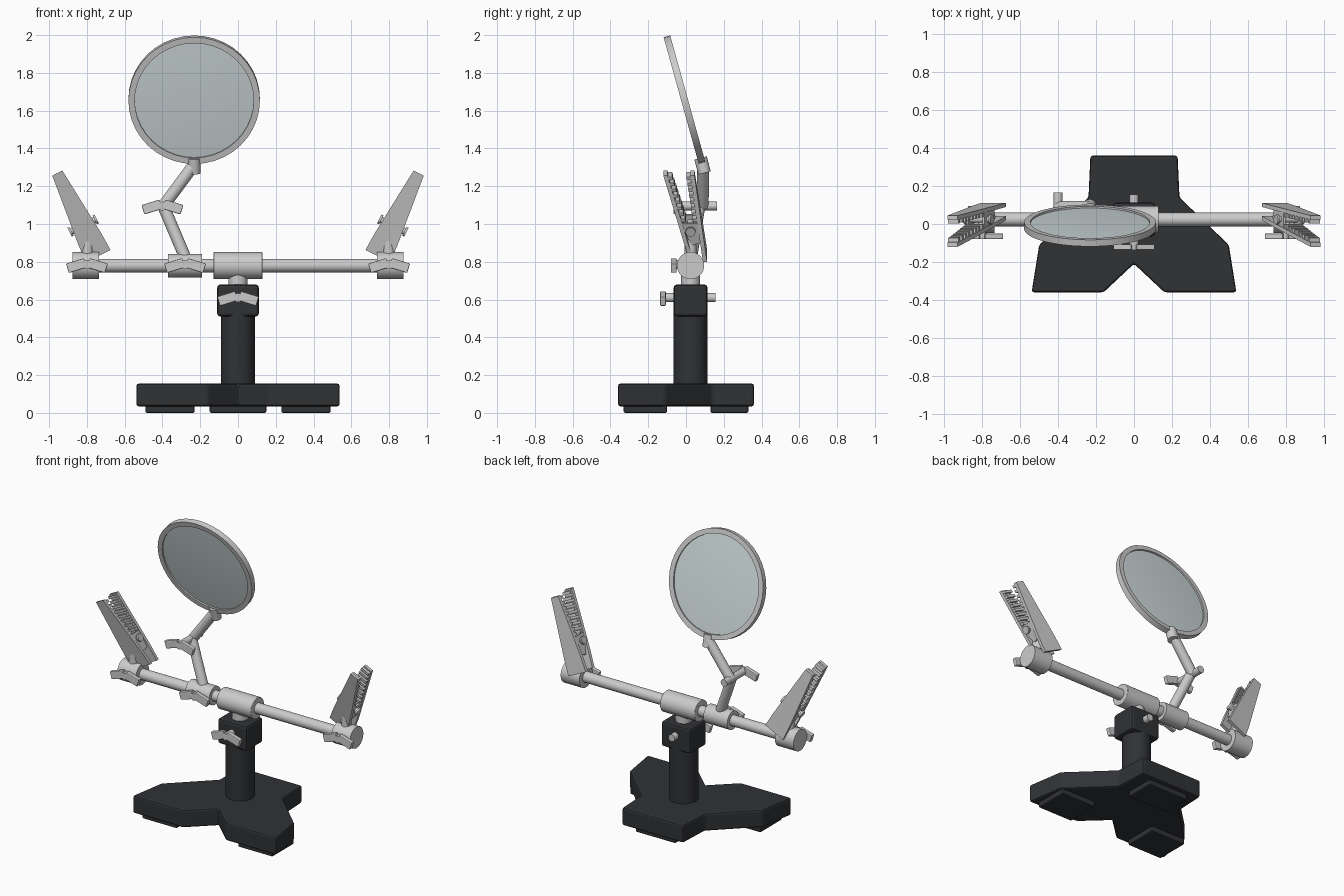
import bpy, bmesh, math
from mathutils import Vector, Matrix

if "Cube" in bpy.data.objects:
    bpy.data.objects.remove(bpy.data.objects["Cube"])

YC = 0.024                       # depth of the post and cross rod
ROD_Z = 0.78

def material(name, color):
    m = bpy.data.materials.new(name)
    m.diffuse_color = color
    m.use_nodes = True
    m.node_tree.nodes["Principled BSDF"].inputs["Base Color"].default_value = m.diffuse_color
    return m

BLACK = material("black_plastic", (0.03, 0.032, 0.036, 1))
GLASS = material("lens_glass", (0.62, 0.70, 0.71, 1))

def finish(bm, name, mat=None, bevel=0, smooth=False, matrix=None):
    bmesh.ops.recalc_face_normals(bm, faces=bm.faces)
    me = bpy.data.meshes.new(name)
    bm.to_mesh(me)
    bm.free()
    ob = bpy.data.objects.new(name, me)
    bpy.context.collection.objects.link(ob)
    if matrix:
        ob.matrix_world = matrix
    if mat:
        me.materials.append(mat)
    if bevel:
        b = ob.modifiers.new("bevel", 'BEVEL')
        b.width, b.segments = bevel, 2
    if smooth:
        bpy.ops.object.select_all(action='DESELECT')
        ob.select_set(True)
        bpy.context.view_layer.objects.active = ob
        bpy.ops.object.shade_smooth_by_angle(angle=math.radians(35))
    return ob

def box(name, center, size, mat=None, bevel=0, rot=None, matrix=None):
    bm = bmesh.new()
    m = Matrix.Translation(center) @ (rot or Matrix()) @ Matrix.Diagonal((*size, 1))
    bmesh.ops.create_cube(bm, size=1, matrix=m)
    return finish(bm, name, mat, bevel, matrix=matrix)

def rod(name, a, b, r, mat=None, segs=24, bevel=0):
    a, b = Vector(a), Vector(b)
    d = b - a
    bm = bmesh.new()
    m = Matrix.Translation((a + b) / 2) @ d.to_track_quat('Z', 'Y').to_matrix().to_4x4()
    bmesh.ops.create_cone(bm, cap_ends=True, segments=segs, radius1=r, radius2=r,
                          depth=d.length, matrix=m)
    return finish(bm, name, mat, bevel, smooth=True)

def plate(name, pts, place, thick, mat=None, bevel=0, matrix=None):
    """Extrude a 2D outline; place(p, q, offset) gives the 3D point."""
    bm = bmesh.new()
    lo = [bm.verts.new(place(p, q, 0)) for p, q in pts]
    hi = [bm.verts.new(place(p, q, thick)) for p, q in pts]
    bm.faces.new(lo)
    bm.faces.new(hi)
    for i in range(len(pts)):
        j = (i + 1) % len(pts)
        bm.faces.new((lo[i], lo[j], hi[j], hi[i]))
    return finish(bm, name, mat, bevel, matrix=matrix)

def lathe(name, profile, matrix, closed, mat=None, segs=40):
    """Spin an (r, z) profile about local z."""
    bm = bmesh.new()
    vs = [bm.verts.new((r, 0, z)) for r, z in profile]
    n = len(vs)
    es = [bm.edges.new((vs[i], vs[(i + 1) % n])) for i in range(n if closed else n - 1)]
    bmesh.ops.spin(bm, geom=vs + es, cent=(0, 0, 0), axis=(0, 0, 1),
                   angle=2 * math.pi, steps=segs)
    bmesh.ops.remove_doubles(bm, verts=bm.verts, dist=1e-4)
    return finish(bm, name, mat, smooth=True, matrix=matrix)

def wing_bolt(name, x, z, y_wing, y_end, tilt=0):
    rod(name + "_stem", (x, y_wing - 0.014, z), (x, y_end, z), 0.024, segs=16)
    for s in (-1, 1):
        r = Matrix.Rotation(math.radians(s * 17 + tilt), 4, 'Y')
        c = Vector((x, y_wing, z + 0.012)) + r @ Vector((s * 0.058, 0, 0))
        box(name + "_wing", c, (0.1, 0.03, 0.052), bevel=0.005, rot=r)

# base: three-legged slab with pads
half = [(0.23, 0.36), (0.24, 0.14), (0.50, -0.11), (0.54, -0.36), (0.16, -0.36)]
outline = half + [(0, -0.21)] + [(-x, y) for x, y in reversed(half)]
plate("base", outline, lambda p, q, o: (p, q, 0.035 + o), 0.12, BLACK, 0.012)
for x, y, w, d in ((-0.36, -0.215, 0.26, 0.23), (0.36, -0.215, 0.26, 0.23), (0, 0.23, 0.3, 0.2)):
    box("foot_pad", (x, y, 0.022), (w, d, 0.044), BLACK, 0.008)

# post, clamp head and swivel
rod("post", (0, YC, 0.14), (0, YC, 0.53), 0.09, BLACK, 32)
box("clamp_head", (0, YC, 0.595), (0.22, 0.178, 0.17), BLACK, 0.016)
rod("swivel_neck", (0, YC, 0.66), (0, YC, 0.76), 0.05)
wing_bolt("head_bolt", 0, 0.61, -0.122, 0.155)

# cross rod and sleeves
rod("cross_rod", (-0.84, YC, ROD_Z), (0.84, YC, ROD_Z), 0.036)
rod("center_sleeve", (-0.13, YC, ROD_Z), (0.13, YC, ROD_Z), 0.071, segs=32, bevel=0.003)
rod("arm_sleeve", (-0.37, YC, ROD_Z), (-0.19, YC, ROD_Z), 0.062, segs=32)
wing_bolt("arm_sleeve_bolt", -0.28, 0.785, -0.065, 0.0)

# magnifier arm
elbow = Vector((-0.395, 0.07, 1.095))
rod("lower_arm", (-0.27, YC, 0.80), elbow, 0.032)
rod("upper_arm", elbow + Vector((0, 0.018, 0)), (-0.232, 0.09, 1.315), 0.032)
wing_bolt("elbow_bolt", -0.40, 1.095, -0.05, 0.165)
rod("lens_socket", (-0.232, 0.098, 1.27), (-0.232, 0.077, 1.35), 0.034)

# magnifier ring and glass, leaning forward
frame = Matrix.Translation((-0.232, -0.008, 1.658)) @ Matrix.Rotation(math.radians(90 + 15.5), 4, 'X')
lathe("lens_ring", [(0.315, -0.018), (0.348, -0.018), (0.348, 0.018), (0.315, 0.018)], frame, True)
arc = [(0.32 * i / 6, 0.008 + 0.010 * (1 - (i / 6) ** 2)) for i in range(7)]
lathe("lens", arc + [(r, -z) for r, z in reversed(arc)], frame, False, GLASS)

# toothed clips at both ends
LEN = 0.49
def clip(s):
    u = Vector((s * 0.442, 0, 0.897))            # base to tip
    v = Vector((0.897, 0, -s * 0.442))           # across the jaw
    base = Vector((s * 0.74, 0, 0.83))
    at = lambda p, t, y: base + v * p + u * t + Vector((0, y, 0))
    rod("clip_sleeve", (s * 0.735, YC, ROD_Z), (s * 0.875, YC, ROD_Z), 0.072, segs=32)
    wing_bolt("clip_bolt", s * 0.80, 0.785, -0.065, 0.0)
    rod("clip_post", (s * 0.80, YC, 0.80), (s * 0.795, YC, 0.96), 0.032)
    shape = [(-0.073, 0), (0.073, 0), (0.068, 0.1), (0.03, LEN), (-0.03, LEN), (-0.068, 0.1)]
    # outer plates: y at base, y at tip, inward direction
    for name, y0, y1, inward in (("front_jaw", 0.02, -0.12, 1), ("rear_jaw", 0.112, 0.045, -1)):
        slope = (y1 - y0) / LEN
        plate(name, shape, lambda p, t, o: at(p, t, y0 + slope * t + o), inward * 0.022)
        for k in range(8):
            t = LEN - 0.018 - k * 0.034
            w = 0.029 + (LEN - t) * 0.085
            tooth = [(-w, t - 0.009), (w, t - 0.009), (w, t + 0.009), (-w, t + 0.009)]
            plate(name + "_tooth", tooth,
                  lambda p, q, o: at(p, q, y0 + slope * q + inward * 0.018 + o), inward * 0.026)
    # side cheeks and hinge pin
    for e in (-1, 1):
        cheek = [(0.03, 0.09), (0.09, 0.11), (0.075, 0.22), (-0.03, 0.22)]
        plate("clip_cheek", cheek, lambda y, t, o: at(e * 0.055 + o, t, y), -e * 0.012)
    rod("hinge_pin", at(-0.07, 0.18, YC), at(0.07, 0.18, YC), 0.017, segs=16)
    for e in (-1, 1):
        rod("hinge_pin_head", at(e * 0.068, 0.18, YC), at(e * 0.08, 0.18, YC), 0.026, segs=16)

for side in (-1, 1):
    clip(side)
